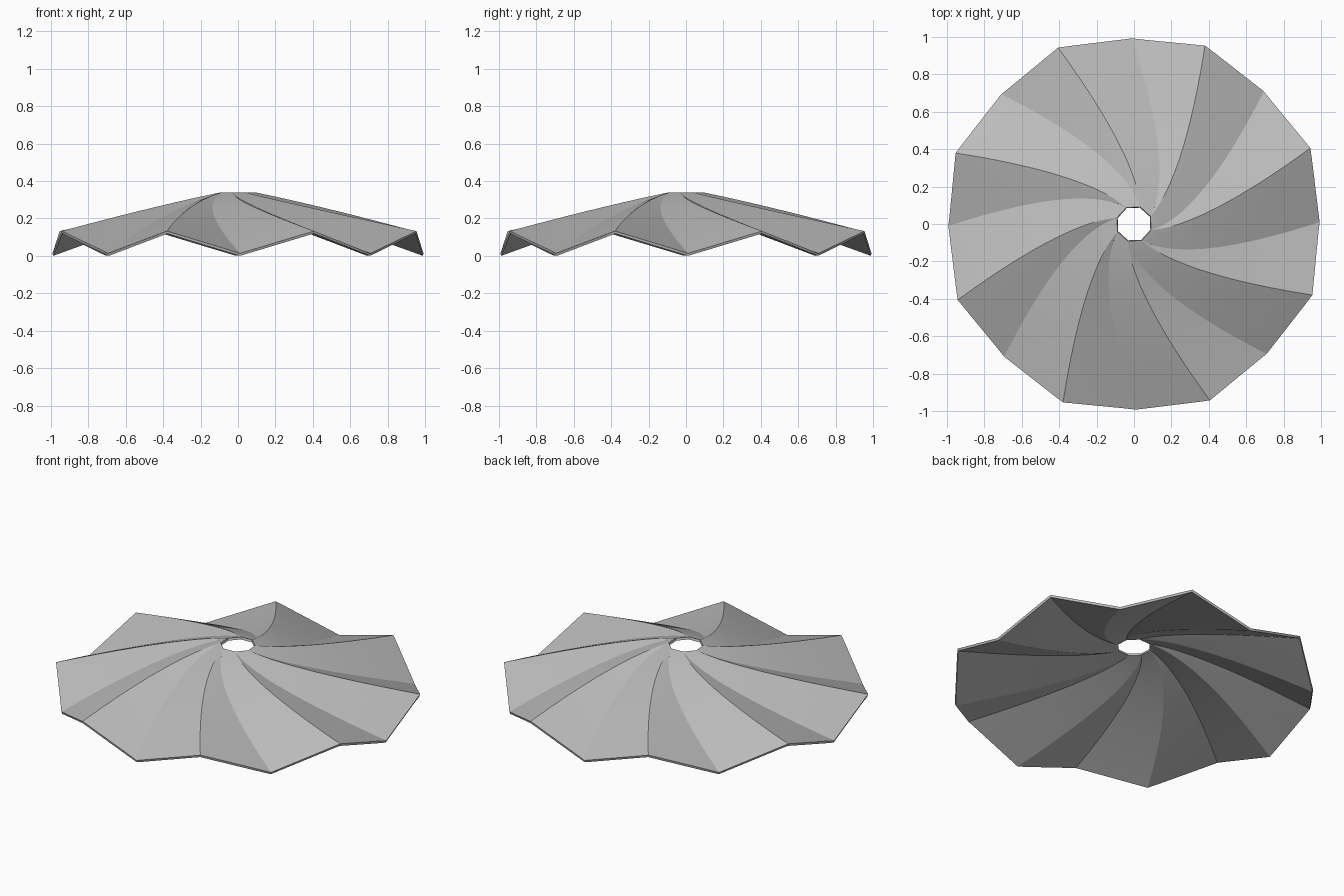
import bpy, bmesh, math
from mathutils import Vector

cube = bpy.data.objects.get("Cube")
if cube:
    bpy.data.objects.remove(cube, do_unlink=True)

FOLDS = 8          # pleats around the hub
STEPS = 32         # rings from rim to hub
ACROSS = 6         # strips across each panel
THICK = 0.014
HUB_R, HUB_Z, HUB_ANGLE = 0.095, 0.333, 25.0

grey = bpy.data.materials.new("paper_grey")
grey.use_nodes = True
colour = (0.5, 0.5, 0.5, 1)
grey.diffuse_color = colour
grey.node_tree.nodes["Principled BSDF"].inputs["Base Color"].default_value = colour


def crease(radius, height, angle, twist, turn):
    """Spiral fold line from the rim to a corner of the hub opening."""
    full = math.log(radius / HUB_R)
    bend = (angle - HUB_ANGLE - twist * full) / full ** 2
    points = []
    for i in range(STEPS + 1):
        t = 1 - (1 - i / STEPS) ** 1.5 if i < 0 else (i / STEPS)
        r = radius + (HUB_R - radius) * (1 - (1 - t) ** 1.6)
        x = math.log(radius / r)
        a = math.radians(angle + turn - twist * x - bend * x * x)
        z = height + (HUB_Z - height) * (radius - r) / (radius - HUB_R)
        points.append(Vector((r * math.cos(a), r * math.sin(a), z)))
    return points


# Alternate valley and ridge fold lines, going clockwise
lines = []
for k in range(FOLDS):
    turn = -k * 360 / FOLDS
    lines.append(crease(0.99, 0.007, 90.6, 18, turn))
    lines.append(crease(1.025, 0.126, 68.3, 13, turn))

# Ruled panels between neighbouring fold lines
bm = bmesh.new()
for n, first in enumerate(lines):
    second = lines[(n + 1) % len(lines)]
    grid = [[bm.verts.new(a.lerp(b, j / ACROSS)) for j in range(ACROSS + 1)]
            for a, b in zip(first, second)]
    for i in range(STEPS):
        for j in range(ACROSS):
            bm.faces.new((grid[i][j], grid[i][j + 1], grid[i + 1][j + 1], grid[i + 1][j]))

# Panel borders become sharp folds once the panels are joined
for e in bm.edges:
    if e.is_boundary:
        e.smooth = False
bmesh.ops.remove_doubles(bm, verts=bm.verts, dist=0.0002)
bmesh.ops.recalc_face_normals(bm, faces=bm.faces)
if sum(f.normal.z for f in bm.faces) < 0:
    bmesh.ops.reverse_faces(bm, faces=bm.faces)

mesh = bpy.data.meshes.new("pleated_canopy")
bm.to_mesh(mesh)
bm.free()
mesh.materials.append(grey)
canopy = bpy.data.objects.new("pleated_canopy", mesh)
bpy.context.collection.objects.link(canopy)

# Sheet thickness
solid = canopy.modifiers.new("thickness", "SOLIDIFY")
solid.thickness = THICK
solid.offset = 0
bpy.ops.object.select_all(action="DESELECT")
canopy.select_set(True)
bpy.context.view_layer.objects.active = canopy
bpy.ops.object.modifier_apply(modifier=solid.name)
bpy.ops.object.shade_smooth_by_angle(angle=math.radians(25), keep_sharp_edges=True)
